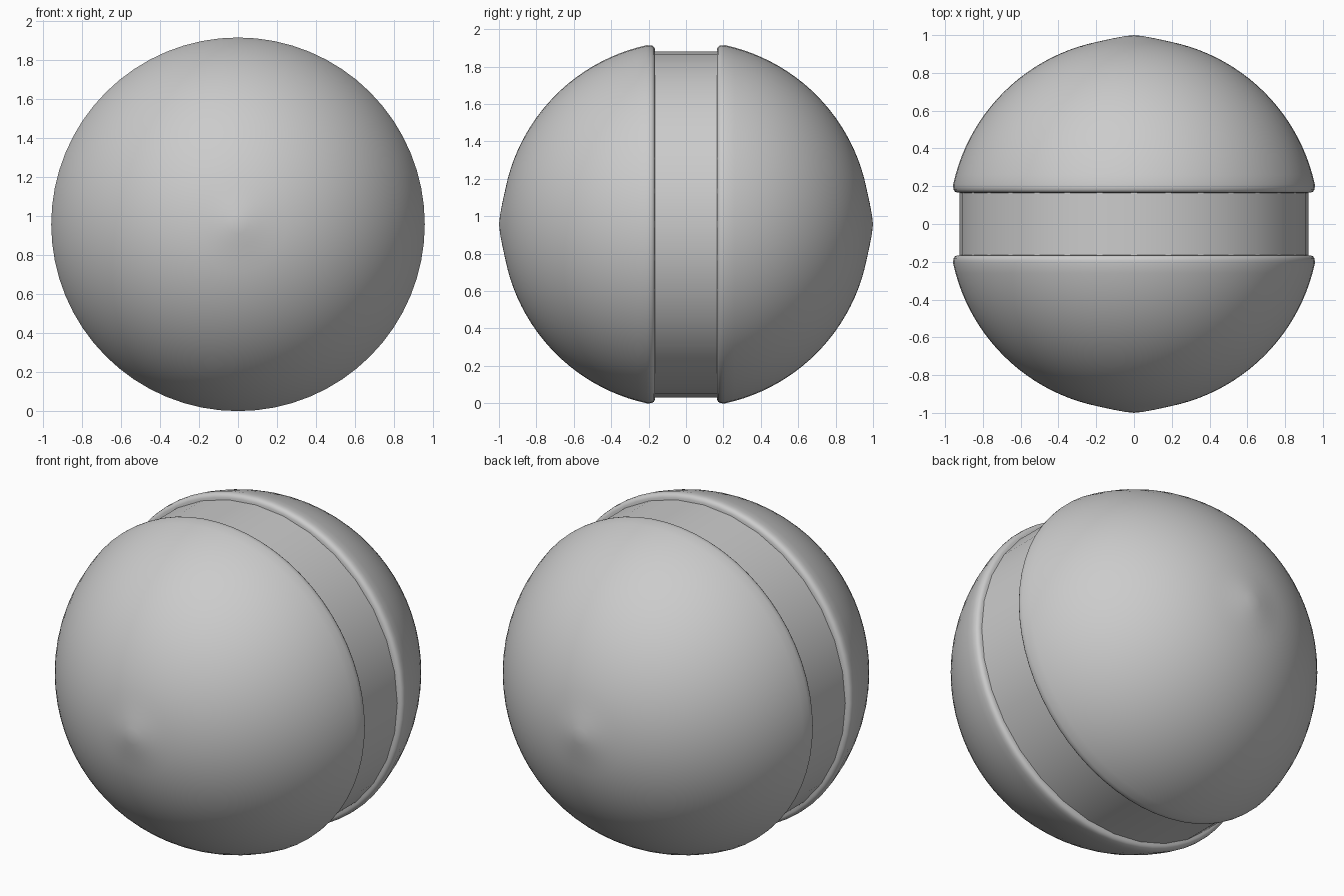
import bpy, bmesh
from math import sin, cos, pi, sqrt, radians

if "Cube" in bpy.data.objects:
    bpy.data.objects.remove(bpy.data.objects["Cube"])

CZ = 0.957   # height of the ball centre
R = 0.98     # shell radius


def lathe(name, profile, steps, side=1):
    """Spin an (r, y) profile around the y axis."""
    bm = bmesh.new()
    rings = []
    for r, y in profile:
        if r < 1e-6:
            rings.append([bm.verts.new((0, side * y, CZ))] * steps)
        else:
            rings.append([bm.verts.new((r * sin(2 * pi * i / steps), side * y,
                                        CZ + r * cos(2 * pi * i / steps)))
                          for i in range(steps)])
    for a, b in zip(rings, rings[1:]):
        for i in range(steps):
            j = (i + 1) % steps
            loop = list(dict.fromkeys((a[i], a[j], b[j], b[i])))
            bm.faces.new(loop)
    bmesh.ops.recalc_face_normals(bm, faces=bm.faces)
    mesh = bpy.data.meshes.new(name)
    bm.to_mesh(mesh)
    bm.free()
    ob = bpy.data.objects.new(name, mesh)
    bpy.context.collection.objects.link(ob)
    bpy.ops.object.select_all(action='DESELECT')
    ob.select_set(True)
    bpy.context.view_layer.objects.active = ob
    bpy.ops.object.shade_smooth_by_angle(angle=radians(35))
    return ob


# Half shell profile: slightly pointed pole, spherical wall, rounded rim, inner face
profile = [(0, 1.0), (0.05, 0.994), (0.11, 0.983)]
start, end = 0.2, 1.355
for k in range(23):
    t = start + (end - start) * k / 22
    profile.append((R * sin(t), R * cos(t) + 0.004 * (1 - k / 22)))
profile += [(0.957, 0.193), (0.955, 0.181), (0.948, 0.171), (0.936, 0.166),
            (0.915, 0.165), (0.0, 0.165)]

lathe("front_shell", profile, 64, -1)
lathe("back_shell", profile, 64, 1)

# Recessed band between the shells
lathe("centre_band", [(0.0, -0.17), (0.925, -0.17), (0.925, 0.17), (0.0, 0.17)], 32)
